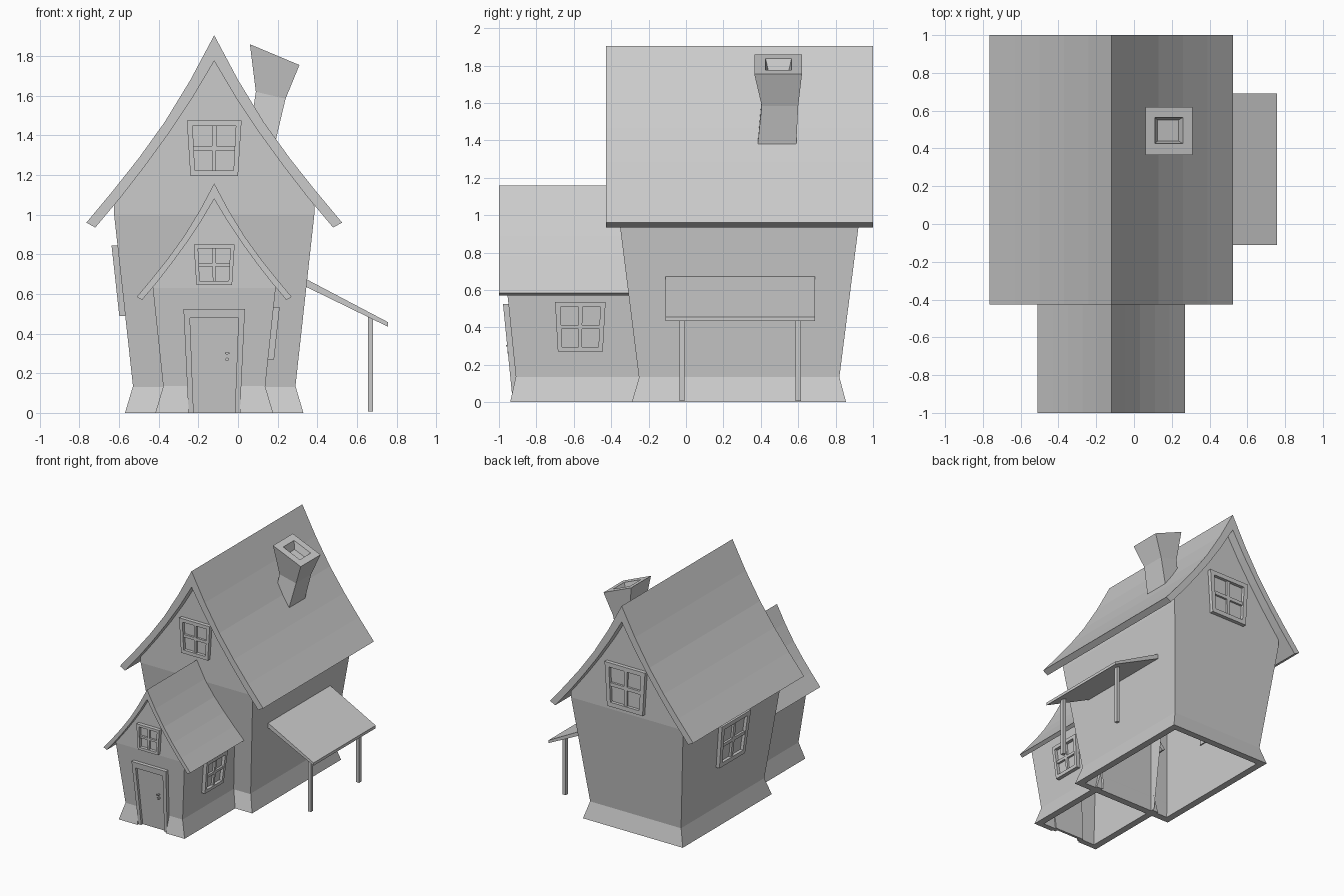
import bpy, bmesh
from mathutils import Vector, Matrix

if "Cube" in bpy.data.objects:
    bpy.data.objects.remove(bpy.data.objects["Cube"])

CX = -0.12                      # ridge line of both house blocks
UP = Vector((0, 0, 1))


def finish(name, bm):
    bmesh.ops.recalc_face_normals(bm, faces=bm.faces)
    me = bpy.data.meshes.new(name)
    bm.to_mesh(me)
    bm.free()
    ob = bpy.data.objects.new(name, me)
    bpy.context.collection.objects.link(ob)
    return ob


def loft(bm, rings, closed=True, caps=True):
    """Skin equal-length rings of points, optionally capping the ends."""
    vs = [[bm.verts.new(p) for p in r] for r in rings]
    n = len(vs[0])
    for a, b in zip(vs, vs[1:]):
        for i in range(n if closed else n - 1):
            j = (i + 1) % n
            bm.faces.new((a[i], a[j], b[j], b[i]))
    if caps:
        bm.faces.new(vs[0])
        bm.faces.new(vs[-1])
    return vs


def rect(x0, x1, y0, y1, z0, z1=None):
    z1 = z0 if z1 is None else z1
    return [(x0, y0, z0), (x1, y0, z1), (x1, y1, z1), (x0, y1, z0)]


# roof profile: half of the slightly concave outer and inner curves
OUTER = [(0, 1.905), (.12, 1.68), (.25, 1.467), (.38, 1.286), (.51, 1.122), (.645, .96)]
INNER = [(0, 1.775), (.11, 1.59), (.23, 1.41), (.35, 1.245), (.47, 1.09), (.60, .935)]


def shrink(pts, k=.606):
    return [(x * k, .57 + (z - .935) * k) for x, z in pts]


def roof(name, outer, inner, y0, y1):
    bm = bmesh.new()
    for s in (-1, 1):
        rings = []
        for (xo, zo), (xi, zi) in zip(outer, inner):
            rings.append([(CX + s * xo, y0, zo), (CX + s * xo, y1, zo),
                          (CX + s * xi, y1, zi), (CX + s * xi, y0, zi)])
        vs = loft(bm, rings, caps=False)
        bm.faces.new(vs[-1])
    bmesh.ops.remove_doubles(bm, verts=bm.verts, dist=1e-5)
    finish(name, bm)


def walls(name, hx0, hx1, zt, front, back, inner, back_wall=True):
    """Outward leaning side walls with gable ends, open below."""
    bm = bmesh.new()
    top = [(x, z + .015) for x, z in inner if x < hx1 - .02]
    ends = []
    for y0, y1 in (front, back):
        low = [bm.verts.new((CX + s * hx0, y0, 0)) for s in (-1, 1)]
        mid = [bm.verts.new((CX + s * hx1, y1, zt)) for s in (-1, 1)]
        eave = [bm.verts.new((CX + s * hx1, y1, zt + .045)) for s in (-1, 1)]
        arc = [bm.verts.new((CX - x, y1, z)) for x, z in reversed(top)]
        arc += [bm.verts.new((CX + x, y1, z)) for x, z in top[1:]]
        if y0 == front[0] or back_wall:
            bm.faces.new((low[0], low[1], mid[1], mid[0]))
            bm.faces.new([mid[1], mid[0], eave[0]] + arc + [eave[1]])
        ends.append((low, mid, eave))
    (l0, m0, e0), (l1, m1, e1) = ends
    for i in (0, 1):
        bm.faces.new((l0[i], l1[i], m1[i], m0[i]))
        bm.faces.new((m0[i], m1[i], e1[i], e0[i]))
    finish(name, bm)


def panel(name, origin, n, slope, hb, ht, h, bars):
    """Flared frame on a leaning wall; bars are (s0, s1, t0, t1, depth)."""
    n = Vector(n)
    u, v, o = UP.cross(n), UP + n * slope, Vector(origin)
    bm = bmesh.new()
    for s0, s1, t0, t1, d in bars:
        quad = [(s0, t0), (s1, t0), (s1, t1), (s0, t1)]
        loft(bm, [[o + u * s * (hb + (ht - hb) * t) + v * t * h + n * k
                   for s, t in quad] for k in (-.01, d)])
    finish(name, bm)


WINDOW = [(-1, -.8, 0, 1, .03), (.8, 1, 0, 1, .03),
          (-.8, .8, 0, .1, .03), (-.8, .8, .9, 1, .03),
          (-.08, .08, .1, .9, .022), (-.8, -.08, .46, .54, .022),
          (.08, .8, .46, .54, .022), (-.8, .8, .1, .9, .005)]
DOOR = [(-1, -.8, 0, 1, .03), (.8, 1, 0, 1, .03),
        (-.8, .8, .91, 1, .03), (-.8, .8, 0, .91, .01)]

# main house and front annex
walls("main_walls", .395, .505, 1.0, (-.235, -.36), (.803, .93), INNER)
walls("annex_walls", .243, .31, .63, (-.896, -.96), (-.2, -.2), shrink(INNER), False)
roof("main_roof", OUTER, INNER, -.427, 1.0)
roof("annex_roof", shrink(OUTER), shrink(INNER), -1.0, -.25)

# flared skirt around the main house
bm = bmesh.new()
rings = [rect(CX - h, CX + h, a, b, z) for h, a, b, z in
         ((.395, -.235, .803, 0), (.45, -.29, .856, 0), (.41, -.25, .82, .135))]
loft(bm, rings, caps=False)
finish("main_skirt", bm)

# annex skirt, split by the doorway
for side, s in (("left", -1), ("right", 1)):
    bm = bmesh.new()
    loft(bm, [[(CX + s * x, y, z) for x, y, z in ring] for ring in (
        [(.13, -.896, 0), (.13, -.94, 0), (.13, -.91, .135)],
        [(.243, -.896, 0), (.297, -.94, 0), (.257, -.91, .135)],
        [(.243, -.22, 0), (.297, -.22, 0), (.257, -.22, .135)])])
    finish("annex_skirt_" + side, bm)

# windows and door
panel("front_gable_window", (CX, -.36, 1.195), (0, -1, 0), 0, .12, .138, .28, WINDOW)
panel("back_gable_window", (CX, .93, 1.035), (0, 1, 0), 0, .16, .182, .355, WINDOW)
panel("annex_gable_window", (CX, -.96, .645), (0, -1, 0), 0, .09, .103, .205, WINDOW)
panel("left_window", (CX - .449, .26, .49), (-1, 0, 0), .11, .165, .187, .355, WINDOW)
panel("annex_side_window", (CX + .272, -.565, .27), (1, 0, 0), .107, .12, .135, .265, WINDOW)
panel("door", (CX, -.896, 0), (0, -1, 0), .1, .13, .155, .525, DOOR)

# door handle and keyhole plate
bm = bmesh.new()
for z, r in ((.30, .007), (.27, .009)):
    m = Matrix.Translation((-.055, -.94, z)) @ Matrix.Rotation(1.5708, 4, 'X')
    bmesh.ops.create_cone(bm, cap_ends=True, segments=8, radius1=r, radius2=r,
                          depth=.03, matrix=m)
loft(bm, [rect(-.066, -.044, -.962, -.954, z) for z in (.297, .305)])
finish("door_handle", bm)

# crooked chimney with a sunken flue
bm = bmesh.new()
loft(bm, [rect(.045, .175, .38, .585, 1.30, 1.30),
          rect(.06, .195, .385, .59, 1.42, 1.395),
          rect(.09, .24, .405, .60, 1.62, 1.585),
          rect(.06, .31, .365, .62, 1.86, 1.755),
          rect(.11, .26, .425, .565, 1.839, 1.776),
          rect(.125, .235, .44, .55, 1.775, 1.73)])
finish("chimney", bm)

# lean-to awning on two posts
bm = bmesh.new()
section = [(.325, .685), (.758, .457), (.758, .434), (.325, .645)]
loft(bm, [[(x, y, z) for x, z in section] for y in (-.11, .69)])
finish("awning", bm)
for side, y in (("front", -.022), ("back", .60)):
    bm = bmesh.new()
    loft(bm, [rect(.655, .682, y - .014, y + .014, z) for z in (.008, .485)])
    finish("awning_post_" + side, bm)
